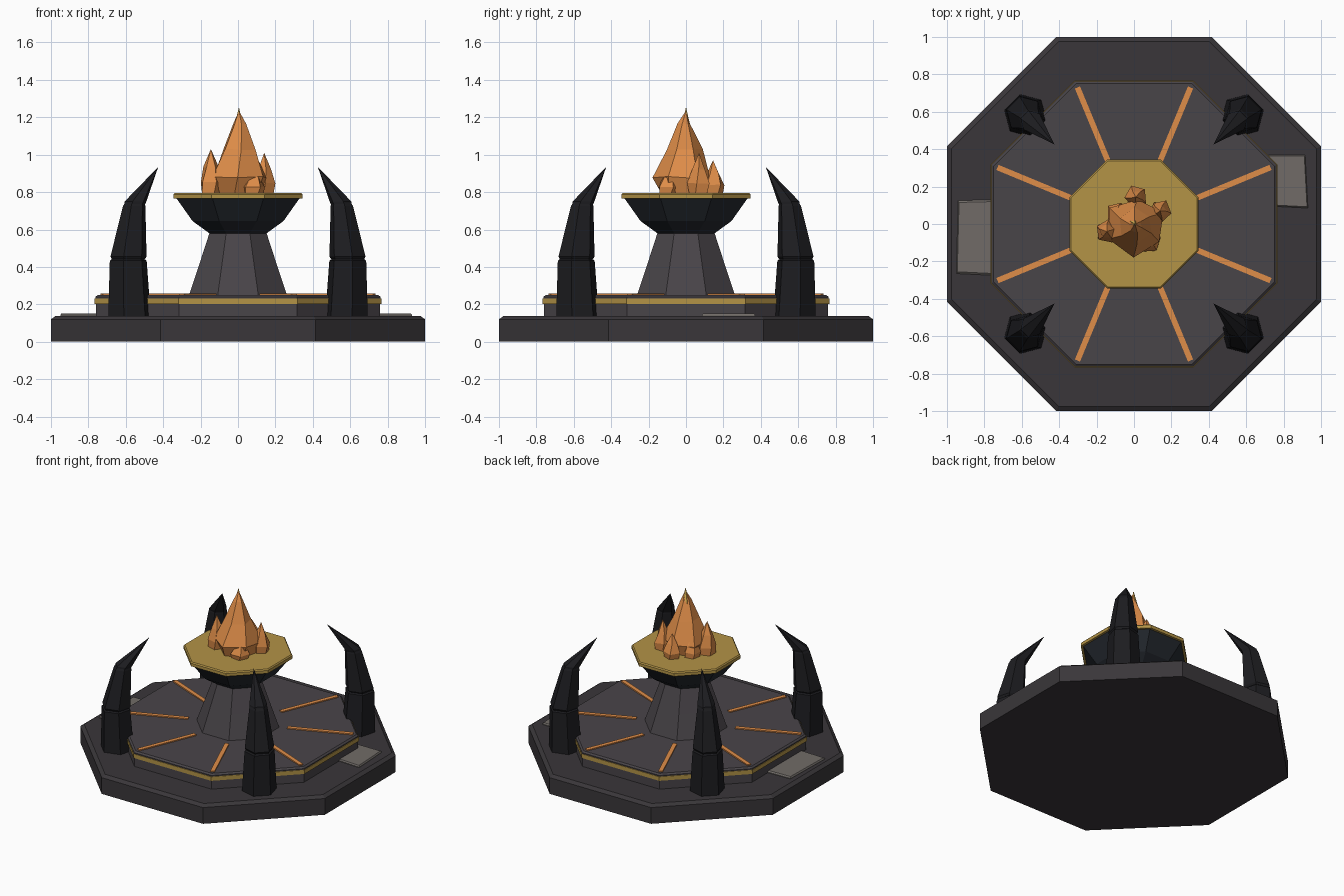
import bpy, bmesh, math, random
from mathutils import Vector, Matrix

if "Cube" in bpy.data.objects:
    bpy.data.objects.remove(bpy.data.objects["Cube"])

random.seed(4)
mats = {}


def paint(ob, name, rgb):
    if name not in mats:
        m = bpy.data.materials.new(name)
        m.diffuse_color = tuple((c / 255) ** 2.2 for c in rgb) + (1,)
        m.use_nodes = True
        m.node_tree.nodes["Principled BSDF"].inputs["Base Color"].default_value = m.diffuse_color
        mats[name] = m
    ob.data.materials.append(mats[name])


STONE = ("dark_stone", (60, 57, 60))
TIER = ("tier_stone", (74, 70, 74))
HORN = ("black_horn", (34, 34, 37))
GOLD = ("gold", (178, 146, 72))
IRON = ("iron", (42, 46, 52))
FIRE = ("fire", (222, 140, 74))
CORE = ("fire_core", (235, 190, 90))
RUBBLE = ("rubble", (112, 107, 103))


def loft(name, rings, mat):
    """Skin a list of point rings; a one-point ring makes a tip."""
    bm = bmesh.new()
    vs = [[bm.verts.new(p) for p in r] for r in rings]
    for a, b in zip(vs, vs[1:]):
        n = len(a)
        for i in range(n):
            j = (i + 1) % n
            if len(b) == 1:
                bm.faces.new((a[i], a[j], b[0]))
            else:
                bm.faces.new((a[i], a[j], b[j], b[i]))
    bm.faces.new(vs[0][::-1])
    if len(vs[-1]) > 2:
        bm.faces.new(vs[-1])
    bmesh.ops.recalc_face_normals(bm, faces=bm.faces)
    me = bpy.data.meshes.new(name)
    bm.to_mesh(me)
    bm.free()
    ob = bpy.data.objects.new(name, me)
    bpy.context.collection.objects.link(ob)
    paint(ob, *mat)
    return ob


def ring(n, r, z, x=0, y=0, phase=0, jitter=0):
    if r == 0:
        return [(x, y, z)]
    pts = []
    for i in range(n):
        a = phase + math.tau * i / n
        k = r * (1 + random.uniform(-jitter, jitter))
        pts.append((x + k * math.cos(a), y + k * math.sin(a), z + random.uniform(-jitter, jitter) * r * 0.6))
    return pts


def octagon(name, profile, mat):
    """Eight-sided body from (apothem, z) pairs."""
    c = math.cos(math.pi / 8)
    return loft(name, [ring(8, r / c, z, phase=math.pi / 8) for r, z in profile], mat)


# Stepped platform
octagon("base", [(1, 0), (1, 0.12), (0.975, 0.138)], STONE)
octagon("upper_step", [(0.76, 0.135), (0.76, 0.202)], TIER)
octagon("step_gold_band", [(0.766, 0.202), (0.766, 0.232)], GOLD)
octagon("step_cap", [(0.762, 0.232), (0.762, 0.24), (0.75, 0.25)], TIER)

# Pedestal, bowl and rim
octagon("pedestal", [(0.262, 0.248), (0.205, 0.42), (0.153, 0.58)], TIER)
octagon("bowl", [(0.153, 0.58), (0.243, 0.645), (0.33, 0.768)], IRON)
octagon("bowl_rim", [(0.345, 0.766), (0.345, 0.788), (0.338, 0.796)], GOLD)

# Glowing inlays running out to the corners
for i in range(8):
    rot = Matrix.Rotation(math.pi / 8 + i * math.pi / 4, 3, 'Z')
    rect = [(0.34, -0.015), (0.79, -0.015), (0.79, 0.015), (0.34, 0.015)]
    loft("inlay_%d" % (i + 1), [[rot @ Vector((x, y, z)) for x, y in rect] for z in (0.245, 0.258)], FIRE)

# Four curved claws, each of three tapering segments: (distance out, z, radius)
SEGMENTS = {
    "lower": [(0.82, 0.13, 0.118), (0.83, 0.434, 0.102), (0.83, 0.442, 0.09)],
    "middle": [(0.83, 0.437, 0.088), (0.828, 0.455, 0.1), (0.785, 0.725, 0.062), (0.78, 0.745, 0.054)],
    "tip": [(0.785, 0.725, 0.056), (0.775, 0.75, 0.06), (0.603, 0.935, 0)],
}
for i in range(4):
    a = math.pi / 4 + i * math.pi / 2
    for part, prof in SEGMENTS.items():
        rings = [ring(6, r, z, d * math.cos(a), d * math.sin(a), a + math.pi / 6) for d, z, r in prof]
        loft("claw_%d_%s" % (i + 1, part), rings, HORN)


# Loose slabs lying on the base
def slab(name, pts):
    c = sum((Vector(p) for p in pts), Vector((0, 0))) / 4
    rings = [[(*(c + (Vector(p) - c) * s), z) for p in pts]
             for s, z in ((1, 0.13), (1, 0.143), (0.95, 0.151))]
    loft(name, rings, RUBBLE)


slab("left_slab", [(-0.95, -0.265), (-0.745, -0.275), (-0.745, 0.13), (-0.94, 0.125)])
slab("right_slab", [(0.735, 0.095), (0.93, 0.085), (0.915, 0.37), (0.72, 0.37)])


# Faceted fire: a main flame, bright core and side flames
def flame(name, x, y, prof, n, phase, tip, jitter=0.1):
    rings = [ring(n, r, z, x, y, phase + 0.15 * k, jitter if k else 0) for k, (r, z) in enumerate(prof)]
    loft(name, rings + [[tip]], FIRE)


flame("main_flame", 0.01, -0.01, [(0.125, 0.794), (0.155, 0.88), (0.095, 1.03), (0.035, 1.165)], 6, 0.3, (0.005, 0, 1.235))
loft("flame_core", [ring(5, 0.045, 0.8), ring(5, 0.03, 1.13), [(0.005, 0, 1.255)]], CORE)
SIDE = [(-0.145, -0.04, 0.065, 1.03), (0.14, 0.07, 0.06, 1.01), (0.01, 0.145, 0.06, 0.97),
        (0.08, -0.09, 0.065, 0.93), (-0.09, 0.06, 0.06, 0.95)]
for i, (x, y, r, top) in enumerate(SIDE):
    h = top - 0.794
    flame("side_flame_%d" % (i + 1), x, y, [(r * 0.9, 0.794), (r, 0.794 + h * 0.25), (r * 0.6, 0.794 + h * 0.6)],
          5, i * 0.9, (x, y, top))
